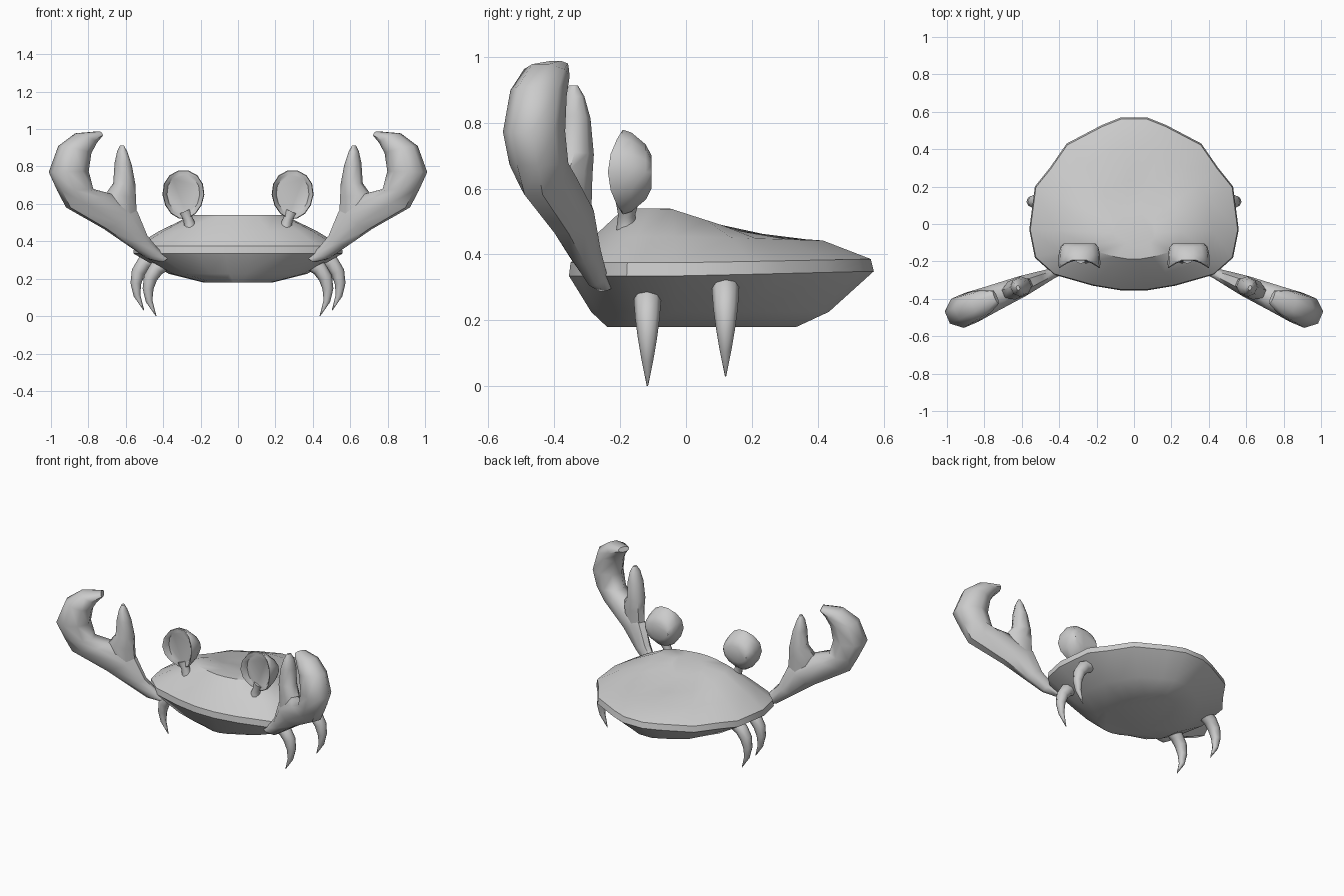
import bpy, bmesh
from math import sin, cos, pi, radians
from mathutils import Vector

if "Cube" in bpy.data.objects:
    bpy.data.objects.remove(bpy.data.objects["Cube"])


def skin(name, rings, mirror=True, angle=40):
    """Bridge equal-length rings of points, cap the ends, optionally mirror in x."""
    bm = bmesh.new()
    loops = [[bm.verts.new(p) for p in ring] for ring in rings]
    n = len(loops[0])
    for a, b in zip(loops, loops[1:]):
        for i in range(n):
            j = (i + 1) % n
            bm.faces.new((a[i], a[j], b[j], b[i]))
    bm.faces.new(loops[0][::-1])
    bm.faces.new(loops[-1])
    bmesh.ops.recalc_face_normals(bm, faces=bm.faces)
    me = bpy.data.meshes.new(name)
    bm.to_mesh(me)
    bm.free()
    ob = bpy.data.objects.new(name, me)
    bpy.context.collection.objects.link(ob)
    if mirror:
        ob.modifiers.new("Mirror", 'MIRROR').use_clip = False
    bpy.ops.object.select_all(action='DESELECT')
    ob.select_set(True)
    bpy.context.view_layer.objects.active = ob
    bpy.ops.object.shade_smooth_by_angle(angle=radians(angle))
    return ob


# Shell: scaled copies of one outline
half = [(.07, .57), (.17, .53), (.36, .43), (.45, .30), (.53, .20),
        (.56, -.03), (.53, -.18), (.43, -.27), (.22, -.33), (.07, -.355)]
outline = half + [(-x, y) for x, y in reversed(half)]
CY = -.05


def shell_ring(sx, sy, height):
    pts = []
    for x, y in outline:
        yy = CY + (y - CY) * sy
        pts.append((x * sx, yy, height(yy)))
    return pts


def back_slope(y):
    return .54 - .32 * max(0, y - CY)


skin("shell", [
    shell_ring(.20, .20, back_slope),
    shell_ring(.45, .45, back_slope),
    shell_ring(.75, .75, lambda y: .455 - .03 * max(0, y)),
    shell_ring(.99, .985, lambda y: .375 + .02 * max(0, y)),
    shell_ring(1, 1, lambda y: .335 + .025 * max(0, y)),
    shell_ring(.66, .78, lambda y: .226),
    shell_ring(.33, .62, lambda y: .18),
], mirror=False, angle=35)


# Eyes: dished oval front, rounded back
def eye_ring(sx, sz, y, saddle=0, n=14):
    pts = []
    for i in range(n):
        a = 2 * pi * i / n
        c, s = cos(a), sin(a)
        w = .112 * sx * (1 + .08 * s)
        pts.append((.292 + w * c, y + saddle * s * s, .65 + .132 * sz * s))
    return pts


skin("eye", [
    eye_ring(.78, .82, -.195),
    eye_ring(.86, .88, -.222, .03),
    eye_ring(.97, .97, -.237, .045),
    eye_ring(1, 1, -.215, .025),
    eye_ring(.99, .93, -.165),
    eye_ring(.90, .65, -.122),
    eye_ring(.75, .38, -.104),
])


# Tubes that follow a path in a plane of constant y
def tube(name, path, n=8):
    rings = []
    for k, (x, y, z, r) in enumerate(path):
        p, q = path[max(k - 1, 0)], path[min(k + 1, len(path) - 1)]
        t = Vector((q[0] - p[0], 0, q[2] - p[2])).normalized()
        side = Vector((t.z, 0, -t.x))
        rings.append([Vector((x, y, z)) + r * (cos(2 * pi * i / n) * side
                      + sin(2 * pi * i / n) * Vector((0, 1, 0))) for i in range(n)])
    return skin(name, rings, angle=50)


tube("eye_stalk", [(.255, -.18, .46, .032), (.258, -.18, .49, .030),
                   (.268, -.18, .52, .026), (.285, -.178, .56, .035)])

# Legs: same curved spike, shifted for the rear pair
leg = [(.385, .285, .040), (.435, .255, .041), (.468, .205, .037),
       (.481, .145, .029), (.475, .080, .018), (.438, .001, .002)]
for name, dx, y, dz in (("front_leg", 0, -.117, 0), ("rear_leg", .065, .120, .03)):
    tube(name, [(x + dx, y, z + dz, r) for x, z, r in leg])


# Claws: cross-sections between an inner and an outer edge point (x, z)
def claw_point(x, z):
    return Vector((x, -.27 - .42 * (x - .45), z))


def claw(name, sections, n=8):
    normal = Vector((.39, .92, 0))
    rings = []
    for inner, outer, thick in sections:
        a, b = claw_point(*inner), claw_point(*outer)
        mid, arm = (a + b) / 2, (b - a) / 2 * 1.06
        rings.append([mid + arm * cos(2 * pi * (i + .5) / n)
                      + normal * thick * sin(2 * pi * (i + .5) / n) for i in range(n)])
    return skin(name, rings, angle=50)


claw("claw_arm_and_finger", [
    ((.375, .315), (.41, .288), .025),
    ((.43, .36), (.48, .305), .032),
    ((.49, .43), (.58, .375), .046),
    ((.545, .56), (.71, .465), .060),
    ((.69, .655), (.91, .58), .078),
    ((.785, .68), (.955, .67), .088),
    ((.81, .775), (1.0, .77), .092),
    ((.795, .87), (.95, .91), .085),
    ((.765, .925), (.86, .978), .072),
    ((.732, .960), (.745, .988), .040),
])
claw("claw_thumb", [
    ((.545, .52), (.70, .58), .050),
    ((.553, .63), (.70, .655), .056),
    ((.555, .70), (.66, .71), .056),
    ((.575, .81), (.653, .82), .050),
    ((.597, .88), (.642, .88), .034),
    ((.612, .913), (.628, .913), .014),
])
